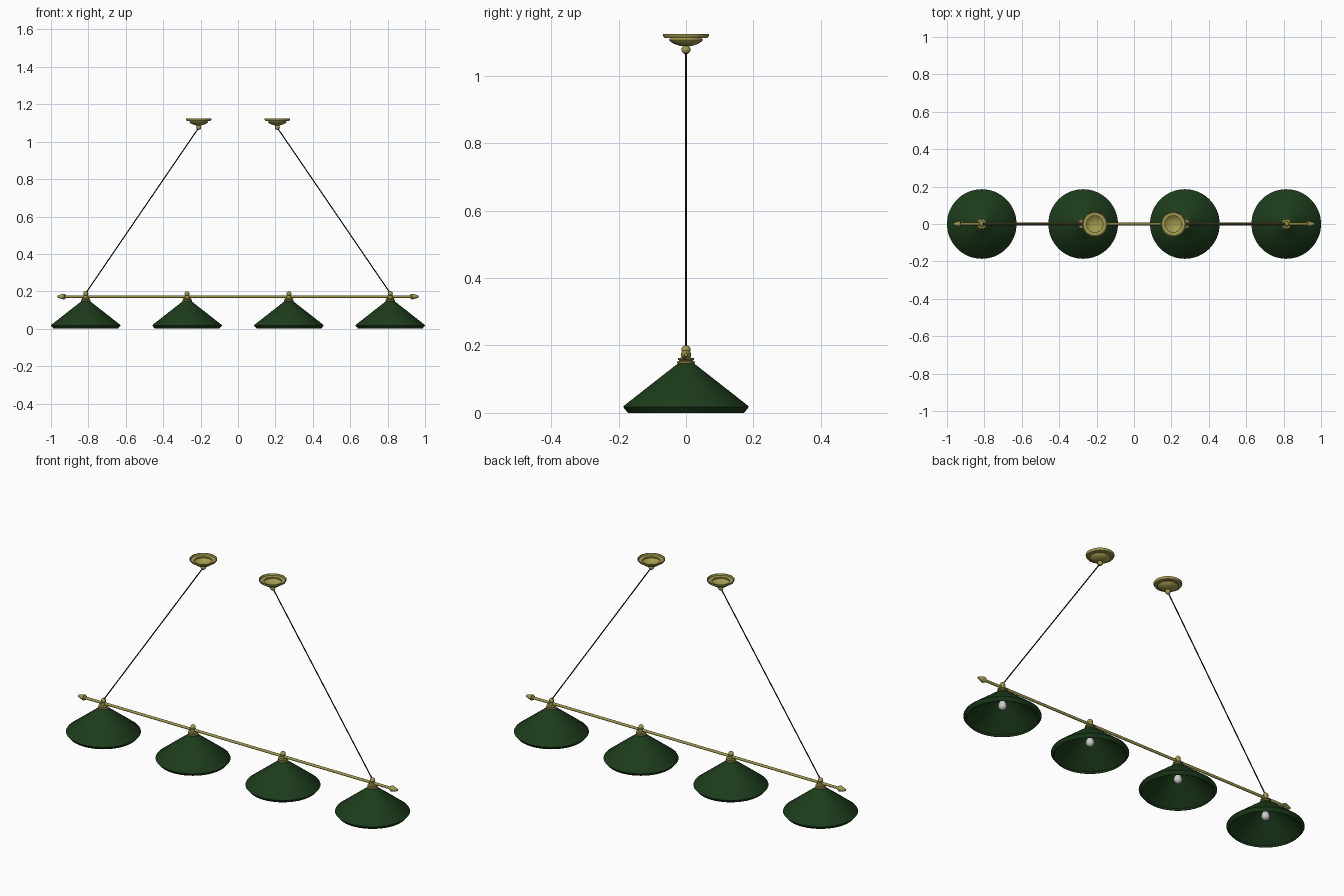
import bpy, math
from mathutils import Vector, Matrix

if "Cube" in bpy.data.objects:
    bpy.data.objects.remove(bpy.data.objects["Cube"])


def material(name, rgb):
    m = bpy.data.materials.new(name)
    m.diffuse_color = (*rgb, 1)
    m.use_nodes = True
    m.node_tree.nodes["Principled BSDF"].inputs["Base Color"].default_value = m.diffuse_color
    return m


GREEN = material("green_enamel", (0.012, 0.045, 0.011))
BRASS = material("brass", (0.36, 0.32, 0.08))
BLACK = material("black_cord", (0.01, 0.01, 0.01))
WHITE = material("bulb_glass", (0.8, 0.8, 0.8))


def lathe(name, profile, mat, matrix=Matrix(), sides=48):
    """Revolve (radius, z) points around z; radius 0 makes a pole."""
    verts, rings, faces = [], [], []
    for r, z in profile:
        n = 1 if r == 0 else sides
        rings.append([len(verts) + i for i in range(n)])
        verts += [matrix @ Vector((r * math.cos(math.tau * i / sides),
                                   r * math.sin(math.tau * i / sides), z)) for i in range(n)]
    for a, b in zip(rings, rings[1:]):
        for i in range(sides):
            j = (i + 1) % sides
            quad = [a[i % len(a)], a[j % len(a)], b[j % len(b)], b[i % len(b)]]
            faces.append(list(dict.fromkeys(quad)))
    mesh = bpy.data.meshes.new(name)
    mesh.from_pydata(verts, [], faces)
    mesh.materials.append(mat)
    ob = bpy.data.objects.new(name, mesh)
    bpy.context.collection.objects.link(ob)
    bpy.ops.object.select_all(action='DESELECT')
    ob.select_set(True)
    bpy.context.view_layer.objects.active = ob
    bpy.ops.object.shade_smooth_by_angle(angle=math.radians(35))
    return ob


def ball(r, z, n=10):
    pts = [(r * math.sin(math.pi * i / n), z - r * math.cos(math.pi * i / n)) for i in range(n + 1)]
    return [(0, z - r)] + pts[1:-1] + [(0, z + r)]


def rod(name, p, q, r, mat, sides=16):
    p, q = Vector(p), Vector(q)
    d = q - p
    m = Matrix.Translation(p) @ d.to_track_quat('Z', 'Y').to_matrix().to_4x4()
    return lathe(name, [(0, 0), (r, 0), (r, d.length), (0, d.length)], mat, m, sides)


ROD_Z = 0.172

# Lamps: shade (thin open shell), brass collar, knob and bulb
shade = [(0.172, 0.0), (0.186, 0.017), (0.184, 0.021), (0.10, 0.087), (0.022, 0.148), (0.0, 0.148),
         ]
inside = [(0.0, 0.145), (0.020, 0.145), (0.098, 0.085), (0.182, 0.018), (0.170, 0.0), (0.172, 0.0)]
collar = [(0, 0.143), (0.022, 0.143), (0.026, 0.148), (0.026, 0.152), (0.020, 0.154), (0.020, 0.156),
          (0.024, 0.158), (0.024, 0.162), (0.014, 0.164), (0.014, 0.178), (0.007, 0.180), (0, 0.180)]
bulb = [(0, 0.050), (0.010, 0.053), (0.018, 0.060), (0.021, 0.070), (0.019, 0.081),
        (0.012, 0.096), (0.009, 0.110)]
socket = [(0, 0.105), (0.012, 0.105), (0.012, 0.146), (0, 0.146)]
for i, x in enumerate((-0.814, -0.272, 0.272, 0.814), 1):
    m = Matrix.Translation((x, 0, 0))
    lathe(f"shade_{i}", shade[::-1] + inside[::-1][1:], GREEN, m, 64)
    lathe(f"collar_{i}", collar, BRASS, m, 32)
    lathe(f"knob_{i}", ball(0.0135, 0.187), BRASS, m, 24)
    lathe(f"socket_{i}", socket, BRASS, m, 24)
    lathe(f"bulb_{i}", bulb, WHITE, m, 24)

# Horizontal bar
rod("bar", (-0.93, 0, ROD_Z), (0.93, 0, ROD_Z), 0.007, BRASS, 24)

# Finials, canopies and cords on both sides
finial = [(0, 0), (0.010, 0), (0.010, 0.006), (0.015, 0.009), (0.015, 0.014),
          (0.010, 0.032), (0.005, 0.045), (0, 0.047)]
canopy = [(0, 1.087), (0.018, 1.088), (0.036, 1.094), (0.048, 1.102), (0.050, 1.106), (0.046, 1.111),
          (0.064, 1.112), (0.068, 1.118), (0.068, 1.124), (0.065, 1.124),
          (0.062, 1.116), (0.044, 1.114), (0.045, 1.106), (0.034, 1.097), (0.017, 1.091), (0, 1.090)]
for side, s in (("left", -1), ("right", 1)):
    turn = Matrix.Translation((s * 0.92, 0, ROD_Z)) @ Matrix.Rotation(s * math.pi / 2, 4, 'Y')
    lathe(f"finial_{side}", finial, BRASS, turn, 24)
    m = Matrix.Translation((s * 0.21, 0, 0))
    lathe(f"canopy_{side}", canopy, BRASS, m)
    lathe(f"canopy_knob_{side}", ball(0.0135, 1.077), BRASS, m, 24)
    rod(f"cord_{side}", (s * 0.814, 0, 0.19), (s * 0.21, 0, 1.075), 0.003, BLACK, 12)
